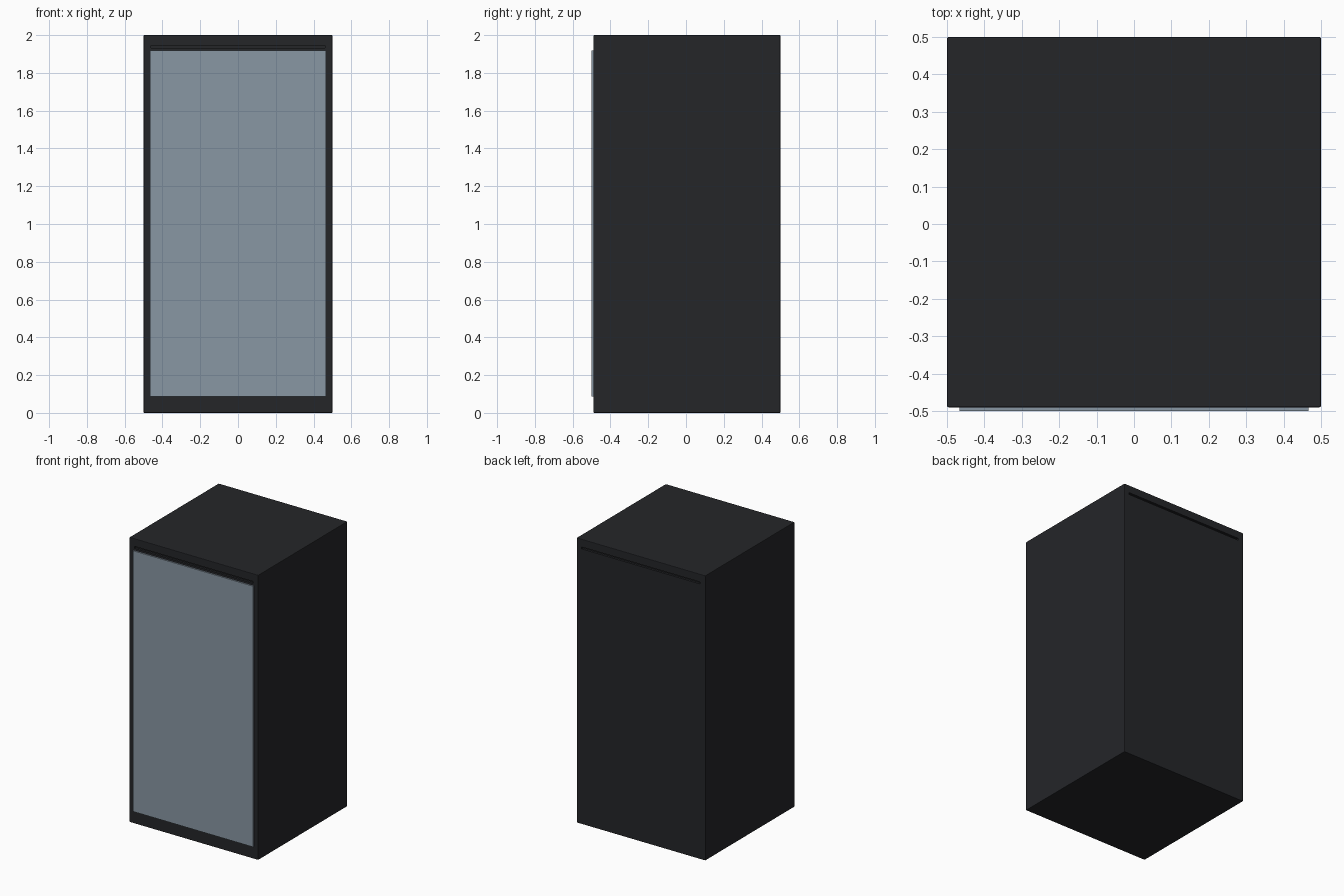
import bpy

if "Cube" in bpy.data.objects:
    bpy.data.objects.remove(bpy.data.objects["Cube"])


def material(name, color):
    mat = bpy.data.materials.new(name)
    mat.diffuse_color = color
    mat.use_nodes = True
    mat.node_tree.nodes["Principled BSDF"].inputs["Base Color"].default_value = mat.diffuse_color
    return mat


def box(name, lo, hi, mat=None, bevel=0.0):
    center = [(a + b) / 2 for a, b in zip(lo, hi)]
    bpy.ops.mesh.primitive_cube_add(size=1, location=center)
    obj = bpy.context.object
    obj.name = name
    obj.scale = [b - a for a, b in zip(lo, hi)]
    bpy.ops.object.transform_apply(location=False, rotation=False, scale=True)
    if mat:
        obj.data.materials.append(mat)
    if bevel:
        mod = obj.modifiers.new("edge_bevel", 'BEVEL')
        mod.width = bevel
        mod.segments = 2
    return obj


dark = material("dark_metal", (0.018, 0.019, 0.022, 1))
black = material("slot_black", (0.006, 0.006, 0.007, 1))
glass = material("grey_glass", (0.25, 0.31, 0.37, 1))

FRONT, BACK = -0.49, 0.5

# Cabinet body with softened edges
body = box("cabinet_body", (-0.5, FRONT, 0), (0.5, BACK, 2), dark, 0.004)

# Narrow vent slots across the top of the front and back
for side, y in (("front", FRONT), ("back", BACK)):
    cutter = box(side + "_slot_cutter", (-0.46, y - 0.015, 1.932),
                 (0.46, y + 0.015, 1.946), black)
    cutter.hide_render = True
    cutter.display_type = 'WIRE'
    cut = body.modifiers.new(side + "_slot", 'BOOLEAN')
    cut.object = cutter
    cut.operation = 'DIFFERENCE'
    cut.solver = 'EXACT'

# Thin glass door standing proud of the front
box("glass_door", (-0.466, -0.5, 0.087), (0.466, FRONT + 0.002, 1.918), glass)
